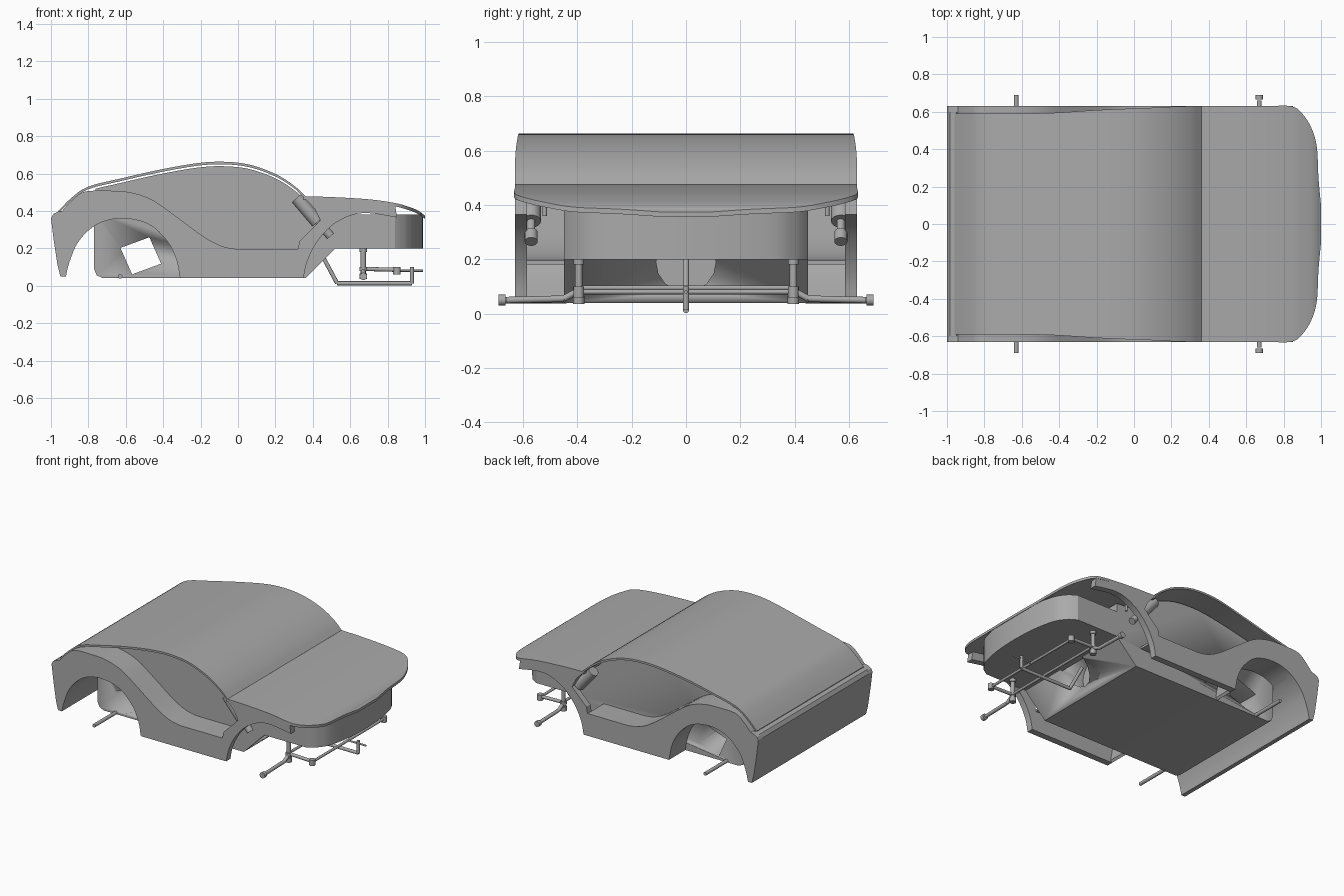
import bpy, bmesh, math
from mathutils import Vector

cube = bpy.data.objects.get("Cube")
if cube:
    bpy.data.objects.remove(cube)

paint = bpy.data.materials.new("body grey")
paint.use_nodes = True
GREY = (0.4, 0.4, 0.4, 1)
paint.diffuse_color = GREY
paint.node_tree.nodes["Principled BSDF"].inputs["Base Color"].default_value = GREY


def finish(name, bm, smooth=True):
    bmesh.ops.recalc_face_normals(bm, faces=bm.faces)
    mesh = bpy.data.meshes.new(name)
    bm.to_mesh(mesh)
    bm.free()
    mesh.materials.append(paint)
    ob = bpy.data.objects.new(name, mesh)
    bpy.context.collection.objects.link(ob)
    if smooth:
        bpy.ops.object.select_all(action='DESELECT')
        ob.select_set(True)
        bpy.context.view_layer.objects.active = ob
        bpy.ops.object.shade_smooth_by_angle(angle=math.radians(30))
    return ob


def curve(pts, steps=4):
    """Catmull-Rom curve through the points."""
    p = [Vector(q) for q in pts]
    p = [2 * p[0] - p[1]] + p + [2 * p[-1] - p[-2]]
    out = []
    for a, b, c, d in zip(p, p[1:], p[2:], p[3:]):
        for i in range(steps):
            t = i / steps
            out.append(tuple(0.5 * (2 * b + (c - a) * t + (2 * a - 5 * b + 4 * c - d) * t * t
                                    + (3 * b - a - 3 * c + d) * t ** 3)))
    return out + [tuple(p[-2])]


def prism(name, pts, lo, hi, axis="y"):
    """Extrude an outline, x-z along y or x-y along z."""
    bm = bmesh.new()
    place = (lambda p, h: (p[0], h, p[1])) if axis == "y" else (lambda p, h: (p[0], p[1], h))
    low, high = [[bm.verts.new(place(p, h)) for p in pts] for h in (lo, hi)]
    bm.faces.new(low)
    bm.faces.new(high[::-1])
    for i in range(len(pts)):
        j = (i + 1) % len(pts)
        bm.faces.new((low[i], low[j], high[j], high[i]))
    return finish(name, bm)


def panel(name, stations, thick):
    """Curved sheet through stations of x, z and half width."""
    bm = bmesh.new()
    rows = [[bm.verts.new((x, s * w, z - d)) for s, d in ((-1, 0), (1, 0), (1, thick), (-1, thick))]
            for x, z, w in stations]
    for a, b in zip(rows, rows[1:]):
        for i in range(4):
            j = (i + 1) % 4
            bm.faces.new((a[i], a[j], b[j], b[i]))
    bm.faces.new(rows[0])
    bm.faces.new(rows[-1])
    return finish(name, bm)


def rods(name, parts):
    """Round bars; each part is a radius and a path."""
    bm = bmesh.new()
    for r, *path in parts:
        for a, b in zip(path, path[1:]):
            a, b = Vector(a), Vector(b)
            d = b - a
            mat = d.to_track_quat('Z', 'Y').to_matrix().to_4x4()
            mat.translation = (a + b) / 2
            bmesh.ops.create_cone(bm, cap_ends=True, segments=16, radius1=r, radius2=r,
                                  depth=d.length, matrix=mat)
    return finish(name, bm)


def cut(ob, cutter):
    mod = ob.modifiers.new("opening", 'BOOLEAN')
    mod.object, mod.operation, mod.solver = cutter, 'DIFFERENCE', 'EXACT'
    bpy.context.view_layer.objects.active = ob
    bpy.ops.object.modifier_apply(modifier=mod.name)
    bpy.data.objects.remove(cutter)


# Shared side outlines, x and z
rear_arch = curve([(-.92, .05), (-.9, .13), (-.85, .24), (-.75, .33), (-.62, .36),
                   (-.48, .33), (-.38, .24), (-.33, .14), (-.31, .04)])
front_arch = curve([(.35, .04), (.37, .13), (.42, .23), (.5, .32), (.6, .375), (.7, .388), (.85, .365)])
waist = curve([(-.94, .4), (-.88, .465), (-.82, .503), (-.7, .508), (-.58, .5), (-.46, .46),
               (-.33, .37), (-.18, .26), (-.08, .21), (0, .195)]) + [(.32, .195)]
roof_line = curve([(-.96, .4, .59), (-.89, .47, .59), (-.8, .53, .59), (-.62, .575, .59),
                   (-.42, .62, .595), (-.22, .655, .608), (-.08, .663, .615), (.06, .648, .62),
                   (.2, .598, .627), (.3, .535, .63), (.36, .478, .63)])

# Roof and bonnet
panel("roof", roof_line, .014)
bonnet_line = curve([(.35, .478, .63), (.5, .474, .63), (.7, .462, .63), (.84, .442, .63),
                     (.9, .426, .59), (.95, .408, .51), (.978, .392, .41), (.986, .385, .25),
                     (1, .375, .1)])
panel("bonnet", bonnet_line, .018)

# Cabin tub with square side openings and a recess in the sloping front
under_roof = [(x, z - .024) for x, z, w in roof_line if -.8 < x < .34]
tub = prism("cabin_tub", [(-.77, .09), (-.755, .055), (-.72, .04), (.36, .04), (.52, .2), (.52, .44),
                          (.36, .45)] + under_roof[::-1] + [(-.77, .4)], -.45, .45)
square = [(-.52 + .118 * math.cos(a), .16 + .098 * math.sin(a) * 1.1)
          for a in (math.radians(22 + 45 + 90 * i) for i in range(4))]
cut(tub, prism("square_cutter", square, -.6, .6))
cut(tub, rods("recess_cutter", [(.11, (.33, 0, .19), (.6, 0, .19))]))

# Nose box with rounded front
edge = [(.5, .45), (.84, .45)] + curve([(.89, .42), (.94, .35), (.97, .24), (.985, .12), (.99, 0)])
prism("nose_box", edge + [(x, -y) for x, y in edge[-2::-1]], .2, .38, "z")

# Tail panel and wheel arch lining
tail_low = [p for p in rear_arch if p[0] < -.74]
tail_top = [(x, z - .004) for x, z in waist if x < -.74]
prism("tail_panel", [(-.95, .4), (-.985, .385), (-1, .36), (-.985, .24), (-.965, .11), (-.95, .05)]
      + tail_low + tail_top[::-1], -.6, .6)

door_edge = [(.33, .24), (.4, .31), (.44, .35), (.41, .41), (.36, .465)]
bonnet_under = [(x, z - .01) for x, z, w in bonnet_line if .36 < x < .85]
side = ([(-.965, .395), (-.99, .38), (-1, .36), (-.985, .24), (-.965, .11), (-.95, .05)] + rear_arch
        + front_arch + bonnet_under[::-1] + door_edge[::-1] + waist[::-1])

for s, label in ((1, "back"), (-1, "front")):
    # Outer side skin, ledge and arch lining
    prism(label + "_side_skin", side, s * .585, s * .63)
    prism(label + "_ledge", waist + [(x, z - .014) for x, z in waist[::-1]], s * .44, s * .6)
    arch = [p for p in rear_arch if p[0] > -.78]
    lining = arch + [(x + .012, z + .014) for x, z in arch[::-1]]
    prism(label + "_arch_lining", lining, s * .44, s * .6)

    # Damper strut
    rods(label + "_damper", [
        (.036, (.315, s * .57, .47), (.425, s * .57, .34)),
        (.015, (.42, s * .57, .345), (.47, s * .57, .29)),
        (.024, (.465, s * .57, .30), (.495, s * .57, .265)),
        (.008, (.5, s * .52, .36), (.5, s * .52, .4))])

    # Steering knuckle, stub axle and arm
    y = s * .395
    rods(label + "_steering_knuckle", [
        (.014, (.67, y, .05), (.67, y, .21)),
        (.02, (.67, y, .18), (.67, y, .2)),
        (.021, (.67, y, .035), (.67, y, .065)),
        (.021, (.67, y, .08), (.67, y, .1)),
        (.012, (.67, y, .085), (.67, s * .45, .055), (.67, s * .66, .05)),
        (.02, (.67, s * .665, .05), (.67, s * .69, .05)),
        (.011, (.67, y, .09), (.85, y, .085)),
        (.02, (.85, y, .06), (.85, y, .1))])

    # Rear stub axle
    rods(label + "_rear_axle", [(.012, (-.63, s * .44, .05), (-.63, s * .69, .05))])

# Tie rods across the car
rods("tie_rods", [(.009, (.67, -.39, .095), (.67, .39, .095)),
                  (.009, (.85, -.39, .08), (.85, .39, .08)),
                  (.006, (.85, 0, .08), (.99, 0, .08))])

# Steering column with its crank
rods("steering_column", [(.011, (.43, 0, .2), (.53, 0, .013), (.93, 0, .013), (.93, 0, .1))])
